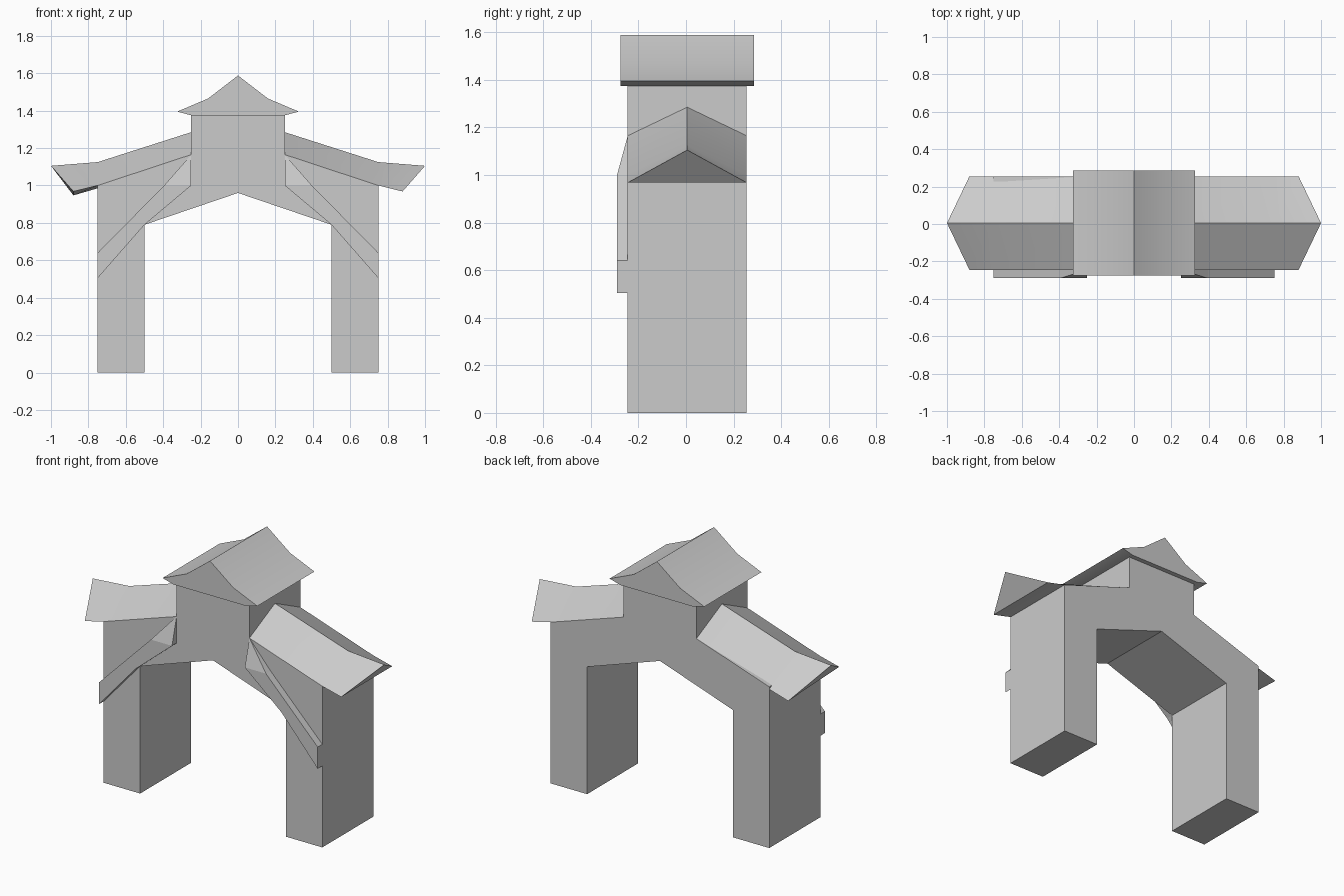
import bpy, bmesh

if "Cube" in bpy.data.objects:
    bpy.data.objects.remove(bpy.data.objects["Cube"])

YC = 0.005        # middle of the gate body
HALF = 0.25       # half depth of the gate body


def make(name, verts, faces, smooth=False):
    me = bpy.data.meshes.new(name)
    me.from_pydata(verts, [], faces)
    bm = bmesh.new()
    bm.from_mesh(me)
    bmesh.ops.recalc_face_normals(bm, faces=bm.faces)
    bm.to_mesh(me)
    bm.free()
    ob = bpy.data.objects.new(name, me)
    bpy.context.collection.objects.link(ob)
    if smooth:
        bpy.ops.object.select_all(action='DESELECT')
        bpy.context.view_layer.objects.active = ob
        ob.select_set(True)
        bpy.ops.object.shade_smooth_by_angle(angle=0.6)
    return ob


def prism(name, half_profile, y0, y1, smooth=False):
    """Mirror an (x, z) half profile about x = 0 and extrude it along y."""
    pts = half_profile + [(-x, z) for x, z in reversed(half_profile) if x > 0]
    n = len(pts)
    verts = [(x, y, z) for y in (y0, y1) for x, z in pts]
    faces = [list(range(n)), list(range(n, 2 * n))]
    faces += [(i, (i + 1) % n, n + (i + 1) % n, n + i) for i in range(n)]
    return make(name, verts, faces, smooth)


# Gate body: two legs, peaked opening, sloped shoulders and tower
prism("gate_body",
      [(0, 0.96), (0.5, 0.79), (0.5, 0), (0.75, 0), (0.75, 1.0),
       (0.25, 1.165), (0.25, 1.38), (0, 1.38)],
      YC - HALF, YC + HALF)

# Tower roof with flared eaves
prism("tower_roof",
      [(0, 1.375), (0.25, 1.375), (0.325, 1.395), (0.16, 1.465), (0, 1.588)],
      YC - 0.28, YC + 0.28, True)

for side, s in (("right", 1), ("left", -1)):
    # Side roof: ridge and two eaves, with an upturned pointed end
    ridge = [(0.25, 1.285), (0.75, 1.125), (1.0, 1.105)]
    eave = [(0.25, 1.165), (0.75, 1.0), (0.88, 0.968)]
    verts = [(s * x, YC, z) for x, z in ridge]
    for d in (-HALF, HALF):
        verts += [(s * x, YC + d, z) for x, z in eave]
    if s < 0:      # the rear left eave droops a little
        verts[7] = (-0.75, YC + HALF, 0.985)
        verts[8] = (-0.88, YC + HALF, 0.947)
    faces = [(0, 1, 4, 3), (1, 2, 5, 4), (0, 1, 7, 6), (1, 2, 8, 7),
             (2, 5, 8), (4, 5, 8, 7), (3, 4, 7, 6), (0, 3, 6)]
    make(side + "_roof", verts, faces, True)

    # Diagonal front brace, tapering back to the wall at its top
    outer = [(0.25, 1.0), (0.395, 1.0), (0.75, 0.64), (0.75, 0.505), (0.5, 0.79)]
    verts = [(s * x, -0.29, z) for x, z in outer]
    verts += [(s * x, YC - HALF, z) for x, z in outer]
    verts[5] = (s * 0.25, YC - HALF, 1.0)
    verts.append((s * 0.25, YC - HALF, 1.165))
    faces = [(0, 1, 2, 3, 4), (0, 1, 10), (1, 2, 7, 6), (1, 6, 10),
             (2, 3, 8, 7), (3, 4, 9, 8), (4, 0, 5, 9), (0, 5, 10),
             (5, 6, 7, 8, 9), (5, 6, 10)]
    # drop the hidden inner seam so the wall side is one face
    faces = faces[:-2] + [(5, 10, 6, 7, 8, 9)]
    make(side + "_brace", verts, faces)
